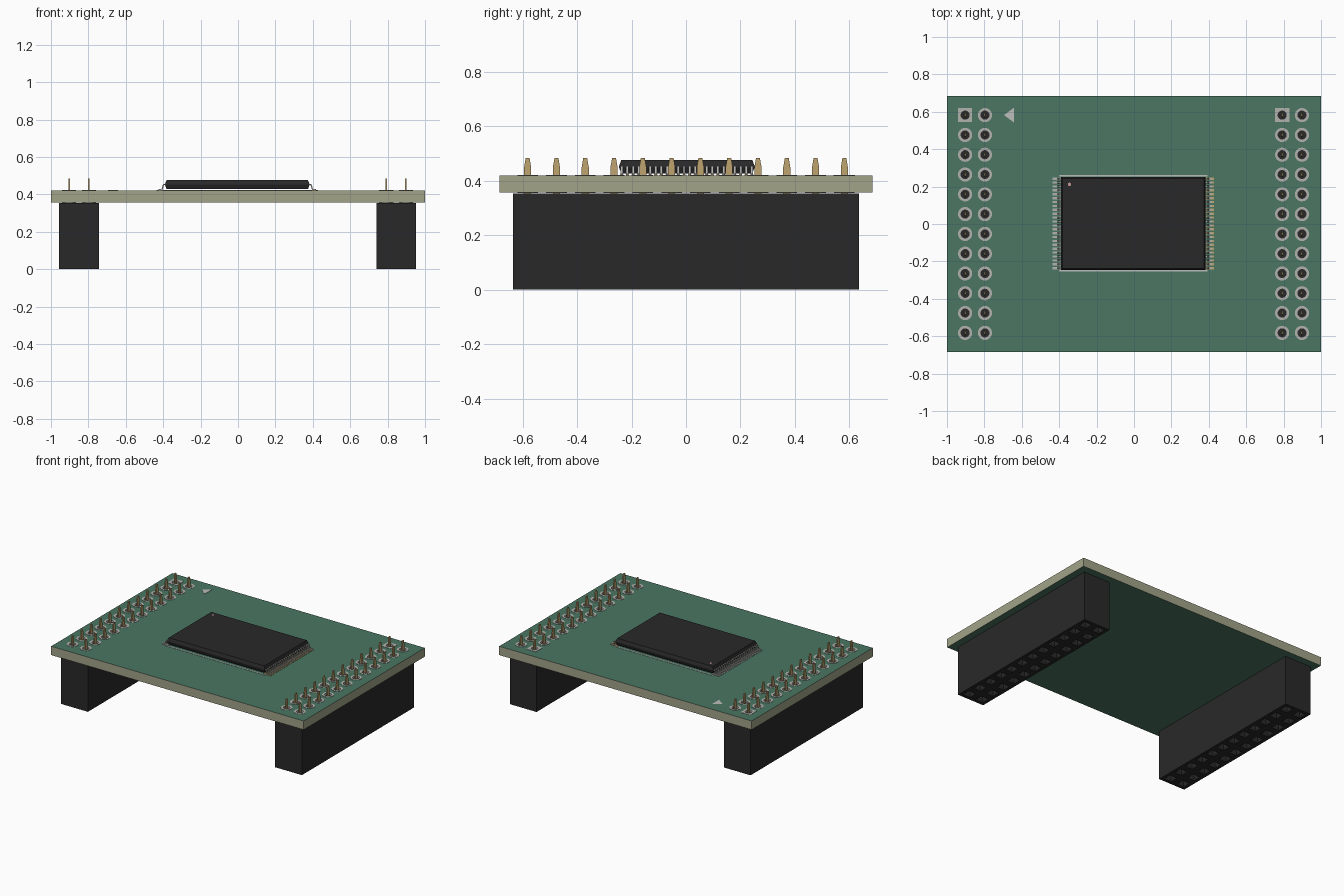
import bpy, bmesh
from math import cos, sin, pi
from mathutils import Vector

if "Cube" in bpy.data.objects:
    bpy.data.objects.remove(bpy.data.objects["Cube"])

PITCH = 2.54 / 24
ZB, ZT = 0.357, 0.42          # board underside and top
ROWS = [PITCH * (5.5 - i) for i in range(12)]
HEADERS = [-0.850, 0.845]


def material(name, r, g, b):
    m = bpy.data.materials.new(name)
    m.diffuse_color = (r, g, b, 1)
    m.use_nodes = True
    m.node_tree.nodes["Principled BSDF"].inputs["Base Color"].default_value = m.diffuse_color
    return m


GREEN = material("solder_mask", 0.07, 0.18, 0.125)
BEIGE = material("board_core", 0.36, 0.37, 0.25)
BLACK = material("black_plastic", 0.022, 0.022, 0.023)
GOLD = material("gold", 0.52, 0.37, 0.16)
SILVER = material("tin", 0.45, 0.45, 0.43)
WHITE = material("marking", 0.5, 0.52, 0.5)
PINK = material("dot", 0.55, 0.33, 0.3)


def finish(bm, name, *mats):
    bmesh.ops.recalc_face_normals(bm, faces=bm.faces[:])
    me = bpy.data.meshes.new(name)
    bm.to_mesh(me)
    bm.free()
    for m in mats:
        me.materials.append(m)
    ob = bpy.data.objects.new(name, me)
    bpy.context.collection.objects.link(ob)
    return ob


def bridge(bm, rings, caps=True, closed=False):
    """Skin a list of point rings into a solid."""
    loops = [[bm.verts.new(p) for p in r] for r in rings]
    n = len(loops[0])
    pairs = list(zip(loops, loops[1:])) + ([(loops[-1], loops[0])] if closed else [])
    for a, b in pairs:
        for i in range(n):
            j = (i + 1) % n
            bm.faces.new((a[i], a[j], b[j], b[i]))
    if caps:
        bm.faces.new(loops[0][::-1])
        bm.faces.new(loops[-1])


def rect(x0, x1, y0, y1, z):
    return [(x0, y0, z), (x1, y0, z), (x1, y1, z), (x0, y1, z)]


def box(bm, x0, x1, y0, y1, z0, z1):
    bridge(bm, [rect(x0, x1, y0, y1, z0), rect(x0, x1, y0, y1, z1)])


def circle(x, y, r, z, n=24, square=False):
    pts = []
    for i in range(n):
        c, s = cos(2 * pi * i / n), sin(2 * pi * i / n)
        k = r / max(abs(c), abs(s)) if square else r
        pts.append((x + k * c, y + k * s, z))
    return pts


def pin_sites():
    for hx in HEADERS:
        for side in (-1, 1):
            for i, y in enumerate(ROWS):
                yield hx + side * PITCH / 2, y, i == 0 and side == -1


# Board: green faces, beige edges, drilled pin holes
bm = bmesh.new()
box(bm, -1, 1, -0.685, 0.685, ZB, ZT)
for f in bm.faces:
    f.normal_update()
    f.material_index = 0 if abs(f.normal.z) > 0.5 else 1
board = finish(bm, "circuit_board", GREEN, BEIGE)
bm = bmesh.new()
for x, y, _ in pin_sites():
    bridge(bm, [circle(x, y, 0.024, ZB - 0.1), circle(x, y, 0.024, ZT + 0.1)])
drill = finish(bm, "hole_cutter", BEIGE)
drill.hide_render = True
drill.hide_viewport = True
mod = board.modifiers.new("pin_holes", 'BOOLEAN')
mod.object = drill
mod.operation = 'DIFFERENCE'
mod.solver = 'EXACT'

# Plated rings on both faces, the first one of each header square
bm = bmesh.new()
E = 0.002
for x, y, sq in pin_sites():
    prof = [(0.022, ZB - E), (0.038, ZB - E), (0.038, ZB + E), (0.0245, ZB + E),
            (0.0245, ZT - E), (0.038, ZT - E), (0.038, ZT + E), (0.022, ZT + E)]
    bridge(bm, [circle(x, y, r, z, square=sq and r > 0.03) for r, z in prof],
           caps=False, closed=True)
finish(bm, "plated_pads", SILVER)

# Flat header pins with tapered tips
bm = bmesh.new()
for x, y, _ in pin_sites():
    prof = [(-0.013, 0.3), (0.013, 0.3), (0.013, 0.45), (0.007, 0.485),
            (-0.007, 0.485), (-0.013, 0.45)]
    bridge(bm, [[(x + d, y + a, z) for a, z in prof] for d in (-0.004, 0.004)])
finish(bm, "header_pins", GOLD)

# Socket headers: a 2 x 12 grid of cells with funnel openings underneath
for name, hx in zip(("left_socket_header", "right_socket_header"), HEADERS):
    bm = bmesh.new()
    bmesh.ops.create_grid(bm, x_segments=2, y_segments=12, size=1)
    for v in bm.verts:
        v.co = Vector((hx + v.co.x * PITCH, v.co.y * PITCH * 6, 0))
    cells = bm.faces[:]
    rim = [e for e in bm.edges if e.is_boundary]
    ext = bmesh.ops.extrude_edge_only(bm, edges=rim)["geom"]
    for v in ext:
        if isinstance(v, bmesh.types.BMVert):
            v.co.z = 0.354
    bmesh.ops.holes_fill(bm, edges=[e for e in bm.edges if e.is_boundary], sides=0)
    for thick, z in ((0.033, 0), (0.008, 0.012), (0.0005, 0.25)):
        bmesh.ops.inset_individual(bm, faces=cells, thickness=thick)
        for f in cells:
            for v in f.verts:
                v.co.z = z
    finish(bm, name, BLACK)

# Chip body with drafted sides meeting at a parting line
CX, CY = -0.004, 0.003
bm = bmesh.new()
bridge(bm, [rect(CX - a, CX + a, CY - b, CY + b, z) for a, b, z in
            ((0.378, 0.241, 0.428), (0.386, 0.249, 0.449),
             (0.386, 0.249, 0.455), (0.378, 0.241, 0.476))])
finish(bm, "chip_body", BLACK)
bm = bmesh.new()
bridge(bm, [circle(-0.345, 0.212, 0.009, z, 16) for z in (0.474, 0.4775)])
finish(bm, "chip_corner_dot", PINK)

# Gull-wing leads and their solder pads, 24 per side
lead = [(0.375, 0.455), (0.397, 0.455), (0.405, 0.428), (0.422, 0.428),
        (0.422, 0.423), (0.400, 0.423), (0.392, 0.449), (0.375, 0.449)]
for side, name, mat in ((-1, "left", SILVER), (1, "right", GOLD)):
    leads, pads = bmesh.new(), bmesh.new()
    for i in range(24):
        y = CY + (i - 11.5) * 0.0208
        bridge(leads, [[(CX + side * x, y + d, z) for x, z in lead] for d in (-0.0045, 0.0045)])
        xs = sorted((CX + side * 0.375, CX + side * 0.432))
        box(pads, *xs, y - 0.006, y + 0.006, ZT - E, ZT + 0.003)
    finish(leads, name + "_chip_leads", SILVER)
    finish(pads, name + "_solder_pads", mat)

# Printed outline around the chip and the orientation arrow
bm = bmesh.new()
for s in (-1, 1):
    y = CY + s * 0.254
    box(bm, CX - 0.396, CX + 0.396, y - 0.004, y + 0.004, ZT - E, ZT + E)
finish(bm, "chip_outline", WHITE)
bm = bmesh.new()
bridge(bm, [[(-0.695, 0.582, z), (-0.642, 0.542, z), (-0.642, 0.622, z)]
            for z in (ZT - E, ZT + E)])
finish(bm, "orientation_arrow", WHITE)
